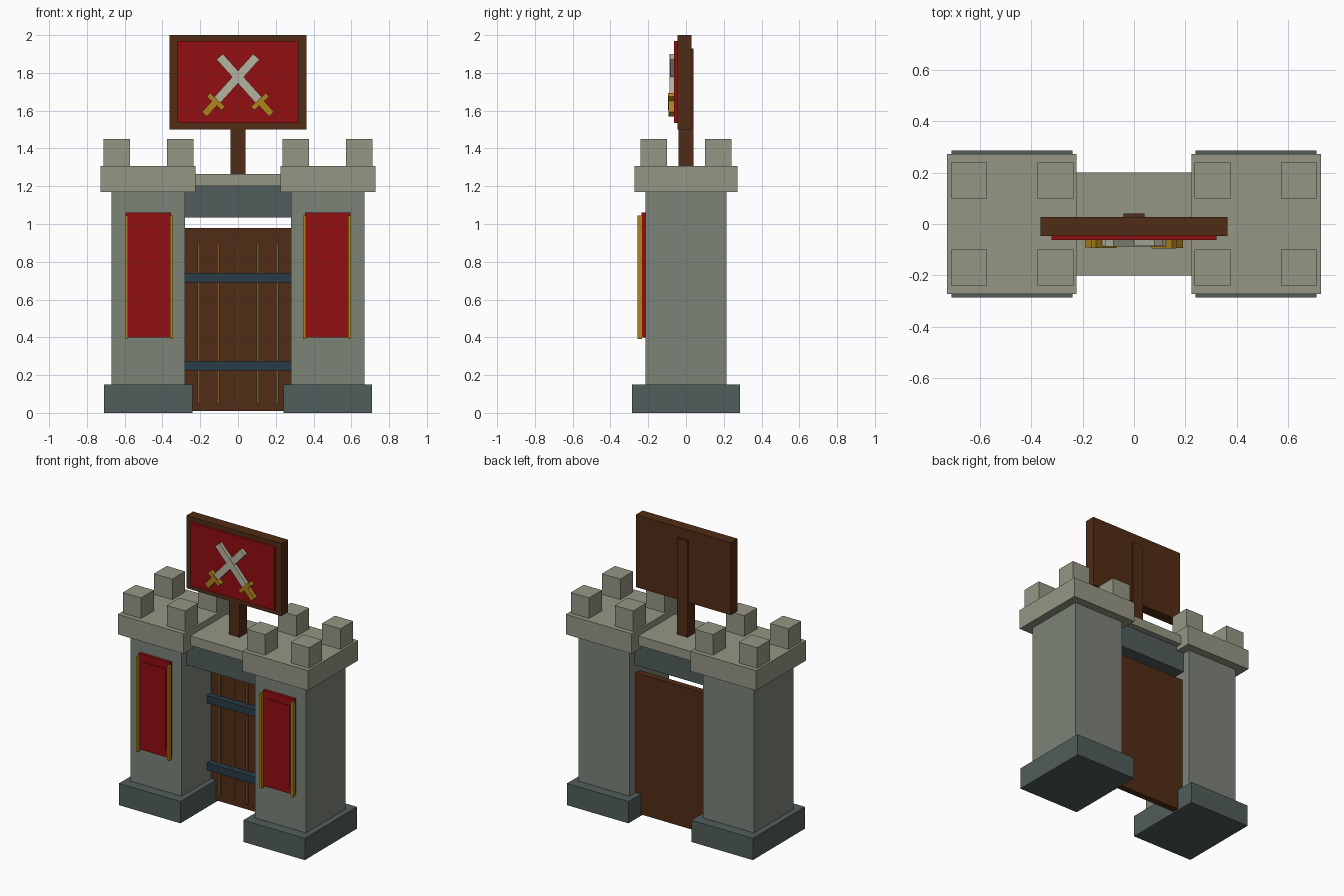
import bpy
from math import radians, cos, sin

if "Cube" in bpy.data.objects:
    bpy.data.objects.remove(bpy.data.objects["Cube"])


def mat(name, r, g, b):
    m = bpy.data.materials.new(name)
    m.diffuse_color = [(c / 255) ** 2.2 for c in (r, g, b)] + [1]
    m.use_nodes = True
    m.node_tree.nodes["Principled BSDF"].inputs["Base Color"].default_value = m.diffuse_color
    return m


STONE = mat("stone", 124, 130, 120)
DARK = mat("dark_stone", 82, 94, 92)
PALE = mat("pale_stone", 148, 149, 132)
WOOD = mat("wood", 82, 48, 28)
TRIM = mat("light_wood", 128, 90, 45)
IRON = mat("iron", 45, 62, 72)
RED = mat("red_cloth", 145, 22, 24)
GOLD = mat("gold", 175, 130, 35)
STEEL = mat("steel", 178, 178, 160)


def box(name, x, y, z, material):
    """Box from (min, max) ranges on each axis."""
    mid = [(a + b) / 2 for a, b in (x, y, z)]
    bpy.ops.mesh.primitive_cube_add(size=1, location=mid)
    o = bpy.context.object
    o.name = name
    o.scale = [b - a for a, b in (x, y, z)]
    bpy.ops.object.transform_apply(location=False, rotation=False, scale=True)
    o.data.materials.append(material)
    return o


def pair(name, x, y, z, material):
    """Same box on the right and the left side."""
    box(name + "_right", x, y, z, material)
    box(name + "_left", (-x[1], -x[0]), y, z, material)


# towers
pair("tower_base", (0.24, 0.71), (-0.285, 0.285), (0, 0.15), DARK)
pair("tower_body", (0.28, 0.67), (-0.215, 0.215), (0.15, 1.17), STONE)
pair("tower_cap", (0.224, 0.727), (-0.273, 0.273), (1.17, 1.308), PALE)
for x in (0.306, 0.642):
    for y in (-0.17, 0.17):
        pair("merlon", (x - 0.07, x + 0.07), (y - 0.07, y + 0.07), (1.308, 1.45), PALE)

# banners with raised inner panel and gold side rods
pair("banner", (0.355, 0.595), (-0.236, -0.215), (0.40, 1.06), RED)
pair("banner_panel", (0.385, 0.565), (-0.241, -0.236), (0.45, 1.01), RED)
for x in (0.353, 0.591):
    pair("banner_rod", (x - 0.008, x + 0.008), (-0.258, -0.232), (0.39, 1.045), GOLD)

# bridge over the gate
box("lintel", (-0.28, 0.28), (-0.16, 0.16), (1.035, 1.20), DARK)
box("walkway", (-0.23, 0.23), (-0.20, 0.20), (1.20, 1.265), PALE)

# gate door with slats and straps
box("door", (-0.282, 0.282), (0.105, 0.15), (0.01, 0.978), WOOD)
for i in range(-2, 3):
    box("door_slat", (i * 0.104 - 0.006, i * 0.104 + 0.006), (0.09, 0.11), (0.05, 0.90), TRIM)
for z in (0.25, 0.715):
    box("door_strap", (-0.282, 0.282), (0.06, 0.106), (z - 0.025, z + 0.025), IRON)

# sign board
box("sign_post", (-0.04, 0.04), (-0.04, 0.04), (1.26, 1.93), WOOD)
box("sign_board", (-0.363, 0.363), (-0.046, 0.028), (1.50, 2.0), WOOD)
box("sign_panel", (-0.32, 0.32), (-0.063, -0.044), (1.535, 1.97), RED)

# crossed swords: ranges along the blade, measured from the crossing point
PARTS = [
    ("blade", (-0.17, 0.145), 0.045, (-0.086, -0.062), STEEL),
    ("guard", (-0.188, -0.162), 0.108, (-0.094, -0.062), GOLD),
    ("grip", (-0.265, -0.175), 0.036, (-0.091, -0.062), GOLD),
]
for side in (1, -1):
    angle = radians(48)
    for name, (a, b), w, y, m in PARTS:
        shift = 0.002 if side < 0 else 0
        o = box("sword_" + name, (a, b), (y[0] - shift, y[1]), (-w / 2, w / 2), m)
        c = (a + b) / 2
        o.location = (side * c * cos(angle), o.location.y, 1.778 + c * sin(angle))
        o.rotation_euler = (0, -side * angle, 0)
